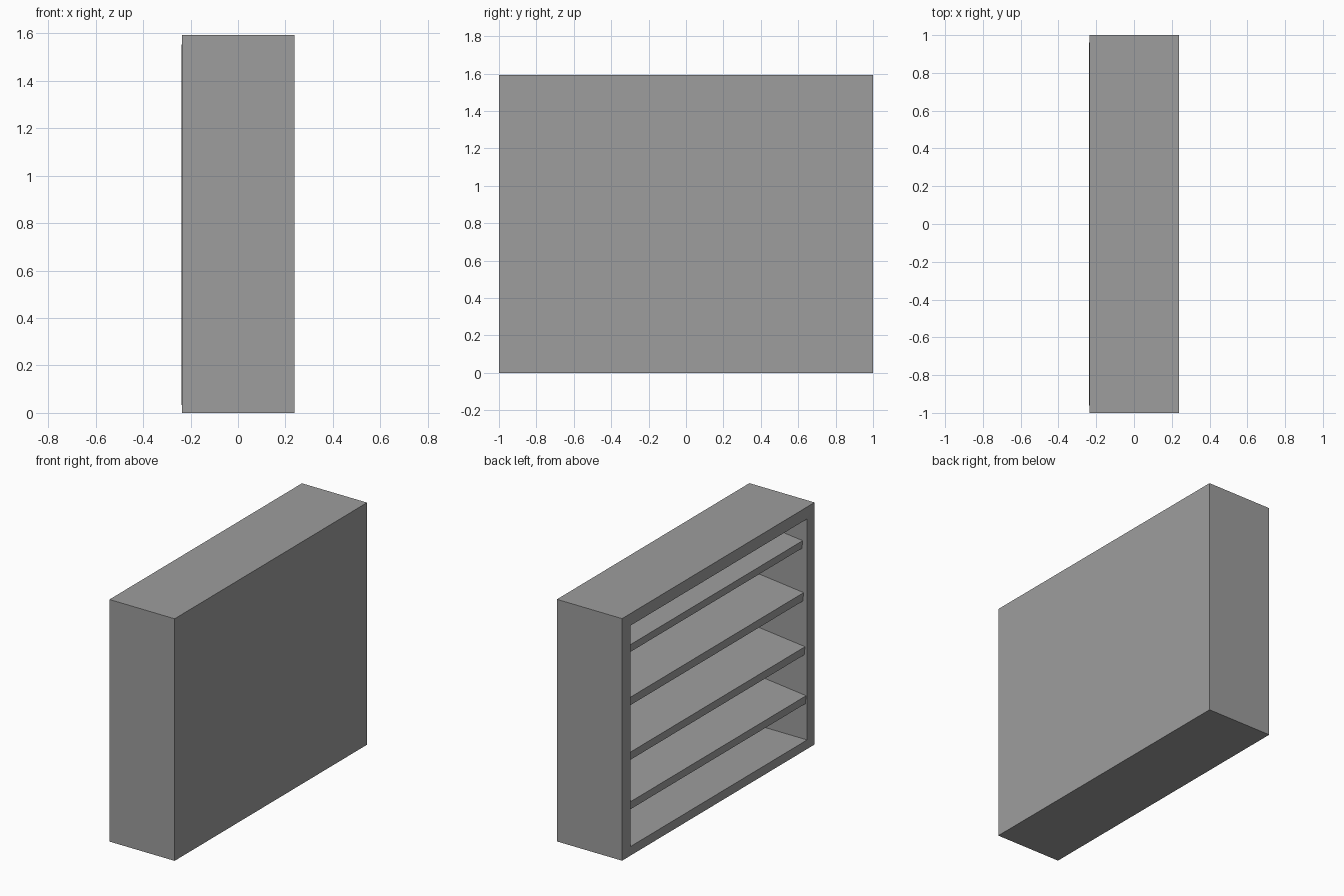
import bpy
import bmesh
from mathutils import Matrix

if "Cube" in bpy.data.objects:
    bpy.data.objects.remove(bpy.data.objects["Cube"], do_unlink=True)

# Single grey finish
GREY = (0.34, 0.34, 0.34, 1.0)
grey = bpy.data.materials.new("mid_grey")
grey.use_nodes = True
grey.diffuse_color = GREY
grey.node_tree.nodes["Principled BSDF"].inputs["Base Color"].default_value = GREY

HALF_DEPTH, HALF_WIDTH, HEIGHT = 0.239, 1.0, 1.592
SIDE, TOP, BOTTOM = 0.083, 0.076, 0.063
INNER_BACK = 0.185
TILT = 0.11


def finish(bm, name):
    bmesh.ops.recalc_face_normals(bm, faces=bm.faces)
    mesh = bpy.data.meshes.new(name)
    bm.to_mesh(mesh)
    bm.free()
    mesh.materials.append(grey)
    obj = bpy.data.objects.new(name, mesh)
    bpy.context.collection.objects.link(obj)
    return obj


def ring(bm, x, half_y, z_low, z_high):
    corners = ((-half_y, z_low), (half_y, z_low), (half_y, z_high), (-half_y, z_high))
    return [bm.verts.new((x, y, z)) for y, z in corners]


# Cabinet shell: outer box, slightly raised rim, open recess with a back panel
bm = bmesh.new()
inner = (HALF_WIDTH - SIDE, BOTTOM, HEIGHT - TOP)
rings = [
    ring(bm, HALF_DEPTH, HALF_WIDTH, 0, HEIGHT),
    ring(bm, -HALF_DEPTH + 0.004, HALF_WIDTH, 0, HEIGHT),
    ring(bm, -HALF_DEPTH, *inner),
    ring(bm, INNER_BACK, *inner),
]
for a, b in zip(rings, rings[1:]):
    for i in range(4):
        j = (i + 1) % 4
        bm.faces.new((a[i], a[j], b[j], b[i]))
bm.faces.new(rings[0])
bm.faces.new(rings[-1])
finish(bm, "cabinet_shell")


# Shelves: boards tilted up towards the back, each set back further than the one below
def shelf(name, setback, z_top, thickness):
    front = -HALF_DEPTH + setback
    depth = INNER_BACK + 0.01 - front
    width = 2 * (HALF_WIDTH - SIDE) + 0.01
    bm = bmesh.new()
    bmesh.ops.create_cube(bm, size=1)
    place = (Matrix.Translation((front, 0, z_top))
             @ Matrix.Rotation(-TILT, 4, "Y")
             @ Matrix.Translation((depth / 2, 0, -thickness / 2))
             @ Matrix.Diagonal((depth, width, thickness, 1)))
    bm.transform(place)
    finish(bm, name)


shelf("lowest_shelf", 0.007, 0.352, 0.055)
shelf("lower_shelf", 0.015, 0.672, 0.056)
shelf("upper_shelf", 0.025, 1.025, 0.058)
shelf("highest_shelf", 0.032, 1.365, 0.053)
